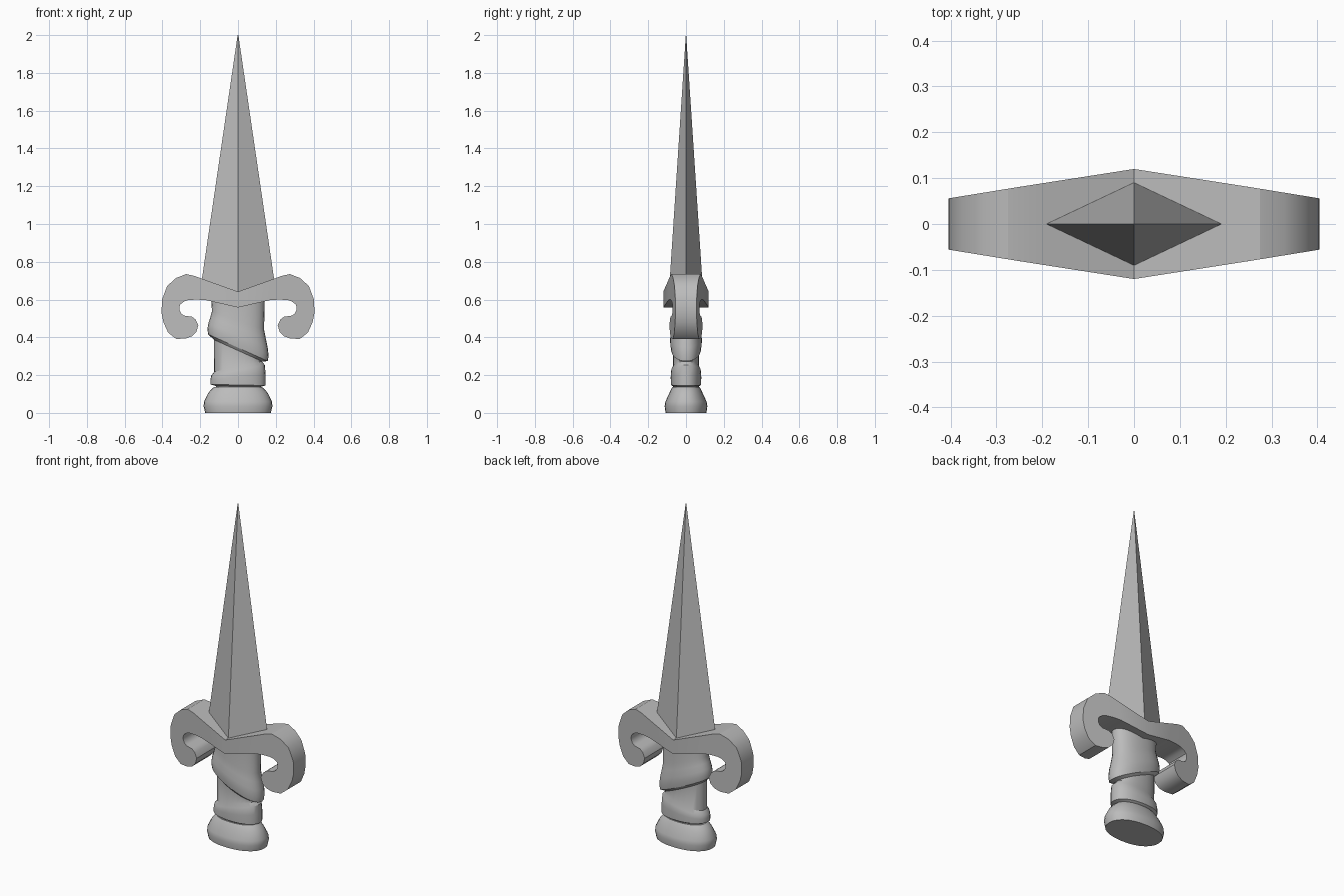
import bpy
import bmesh
import math

default_cube = bpy.data.objects.get("Cube")
if default_cube:
    bpy.data.objects.remove(default_cube, do_unlink=True)

# One plain material for the whole model
grey = bpy.data.materials.new("plain grey")
grey.use_nodes = True
colour = (0.5, 0.5, 0.5, 1)
grey.diffuse_color = colour
grey.node_tree.nodes["Principled BSDF"].inputs["Base Color"].default_value = colour


def loft(name, rings, angle):
    """Skin a list of equal-length point loops and cap both ends."""
    bm = bmesh.new()
    loops = [[bm.verts.new(point) for point in ring] for ring in rings]
    for lower, upper in zip(loops, loops[1:]):
        count = len(lower)
        for i in range(count):
            j = (i + 1) % count
            bm.faces.new((lower[i], lower[j], upper[j], upper[i]))
    bm.faces.new(loops[0][::-1])
    bm.faces.new(loops[-1])
    bmesh.ops.recalc_face_normals(bm, faces=bm.faces[:])
    mesh = bpy.data.meshes.new(name)
    bm.to_mesh(mesh)
    bm.free()
    mesh.materials.append(grey)
    obj = bpy.data.objects.new(name, mesh)
    bpy.context.collection.objects.link(obj)
    bpy.ops.object.select_all(action="DESELECT")
    obj.select_set(True)
    bpy.context.view_layer.objects.active = obj
    bpy.ops.object.shade_smooth_by_angle(angle=math.radians(angle))
    return obj


def oval(z, tilt, rx, ry, sides=28):
    """Slightly squared oval whose height rises by tilt along x."""
    points = []
    for i in range(sides):
        a = math.tau * i / sides
        c, s = math.cos(a), math.sin(a)
        x = rx * math.copysign(abs(c) ** 0.9, c)
        y = ry * math.copysign(abs(s) ** 0.9, s)
        points.append((x, y, z + tilt * x))
    return points


def diamond(z, rx, ry):
    return [(rx, 0, z), (0, ry, z), (-rx, 0, z), (0, -ry, z)]


# Blade: tall four-sided spike sunk into the guard
loft("blade", [diamond(0.6, 0.207, 0.093), diamond(2, 0.002, 0.001)], 20)


# Guard: strip that curls down at each end, thinner away from the middle
def half_depth(x):
    stations = [(0, 0.12), (0.25, 0.081), (0.33, 0.068), (0.41, 0.055)]
    for (x0, y0), (x1, y1) in zip(stations, stations[1:]):
        if x <= x1:
            return y0 + (y1 - y0) * (x - x0) / (x1 - x0)
    return stations[-1][1]


def guard_section(outer, inner, side):
    (ox, oz), (ix, iz) = outer, inner
    oy, iy = half_depth(ox), half_depth(ix)
    return [(side * ox, -oy, oz), (side * ox, oy, oz),
            (side * ix, iy, iz), (side * ix, -iy, iz)]


guard_outer = [(0, .642), (.19, .71), (.23, .725), (.275, .735), (.328, .714),
               (.375, .672), (.402, .6), (.405, .53), (.395, .48), (.37, .425),
               (.328, .392), (.28, .393), (.245, .405), (.22, .43)]
guard_inner = [(0, .558), (.17, .597), (.22, .6), (.265, .597), (.285, .59),
               (.305, .575), (.31, .56), (.31, .545), (.3, .525), (.285, .515),
               (.265, .512), (.245, .51), (.225, .495), (.21, .465)]
pairs = list(zip(guard_outer, guard_inner))
sections = [guard_section(o, i, -1) for o, i in reversed(pairs[1:])]
sections += [guard_section(o, i, 1) for o, i in pairs]
loft("guard", sections, 32)

# Grip: oval column with a low band and a strongly tilted upper band
grip_profile = [
    (.125, 0, .115, .066), (.14, -.02, .118, .068), (.148, -.02, .146, .08),
    (.19, .1, .146, .081), (.225, .2, .142, .078), (.245, .22, .126, .068),
    (.33, -.45, .128, .068), (.345, -.45, .158, .08), (.375, -.43, .162, .084),
    (.41, -.4, .157, .083), (.45, -.38, .147, .077), (.49, -.35, .138, .072),
    (.61, 0, .142, .072)]
loft("grip", [oval(*row) for row in grip_profile], 32)

# Pommel: squat rounded foot
pommel_profile = [
    (0, 0, .174, .108), (.035, 0, .182, .113), (.06, 0, .18, .109),
    (.105, 0, .158, .088), (.125, 0, .141, .079), (.136, 0, .128, .072)]
loft("pommel", [oval(*row) for row in pommel_profile], 35)
